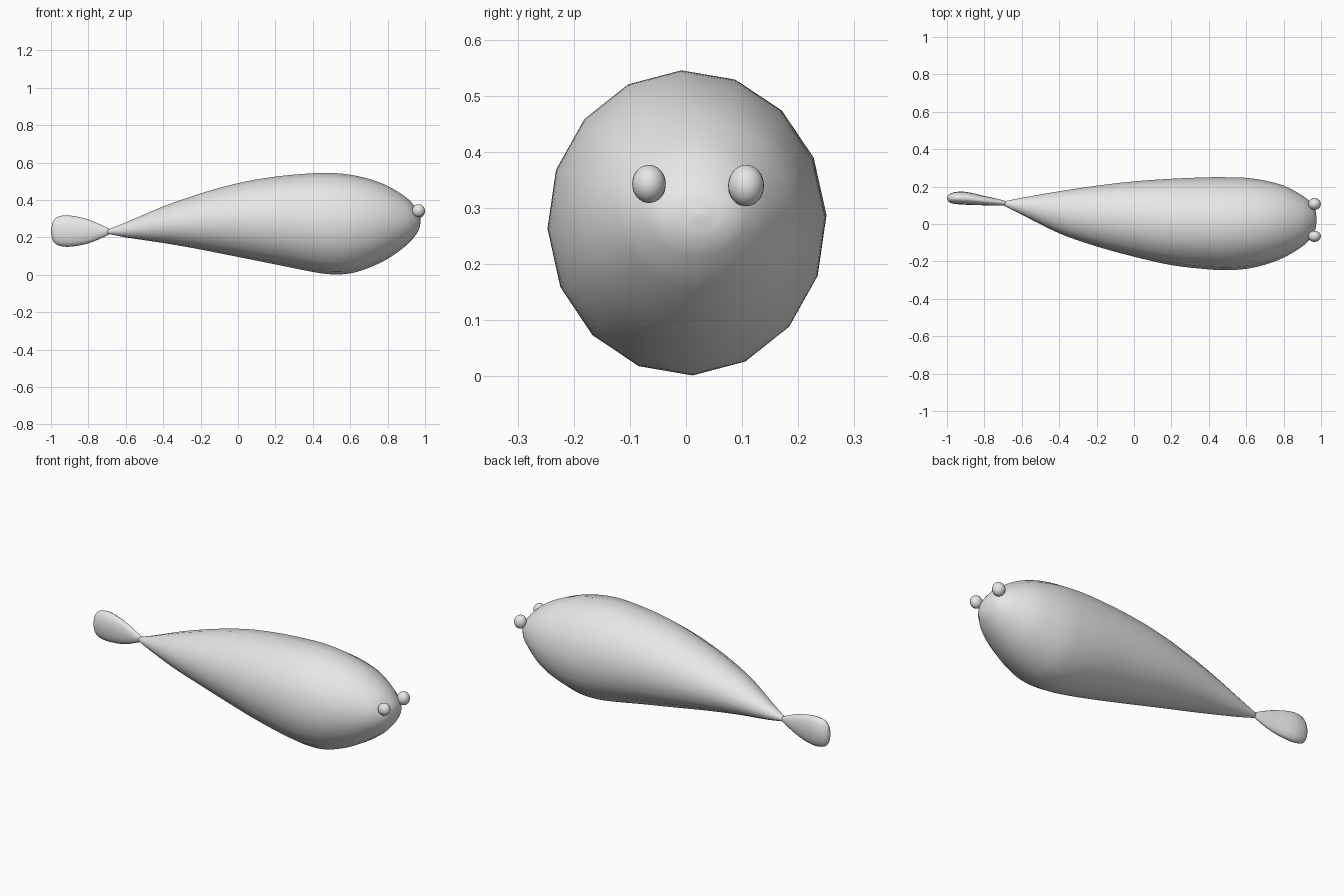
import bpy
import bmesh
import math
from mathutils import Vector

cube = bpy.data.objects.get("Cube")
if cube:
    bpy.data.objects.remove(cube, do_unlink=True)

grey = bpy.data.materials.new("light grey")
grey.use_nodes = True
grey.diffuse_color = (0.8, 0.8, 0.8, 1)
grey.node_tree.nodes["Principled BSDF"].inputs["Base Color"].default_value = (0.8, 0.8, 0.8, 1)


def smooth_path(rows, steps):
    """Catmull-Rom interpolation through rows of numbers."""
    pts = [Vector(r) for r in rows]
    out = []
    for i in range(len(pts) - 1):
        b, c = pts[i], pts[i + 1]
        a = pts[i - 1] if i else b
        d = pts[i + 2] if i + 2 < len(pts) else c
        # uneven spacing: scale each tangent by the local span along x
        span = c[0] - b[0]
        m0 = (c - a) * (span / (c[0] - a[0]))
        m1 = (d - b) * (span / (d[0] - b[0]))
        for s in range(steps):
            t = s / steps
            u = 1 - t
            out.append(b * (u * u * (1 + 2 * t)) + m0 * (t * u * u)
                       + c * (t * t * (3 - 2 * t)) - m1 * (t * t * u))
    return out + [pts[-1]]


def loft(name, rows, sides, steps, twist=0.0):
    """Skin elliptical sections: x, y low, y high, z low, z high."""
    bm = bmesh.new()
    rings = []
    for x, y0, y1, z0, z1 in smooth_path(rows, steps):
        ring = []
        for k in range(sides):
            a = math.tau * k / sides + twist
            ring.append(bm.verts.new((x, (y0 + y1 + (y1 - y0) * math.cos(a)) / 2,
                                      (z0 + z1 + (z1 - z0) * math.sin(a)) / 2)))
        rings.append(ring)
    for r, s in zip(rings, rings[1:]):
        for k in range(sides):
            n = (k + 1) % sides
            bm.faces.new((r[k], r[n], s[n], s[k]))
    bm.faces.new(rings[0])
    bm.faces.new(rings[-1])
    bmesh.ops.recalc_face_normals(bm, faces=bm.faces)
    mesh = bpy.data.meshes.new(name)
    bm.to_mesh(mesh)
    bm.free()
    mesh.shade_smooth()
    mesh.materials.append(grey)
    obj = bpy.data.objects.new(name, mesh)
    bpy.context.collection.objects.link(obj)
    return obj


# Plump body, tapering to the tail joint
loft("body", [
    (-0.70, 0.10, 0.12, 0.22, 0.24),
    (-0.60, 0.05, 0.14, 0.20, 0.28),
    (-0.40, -0.05, 0.175, 0.17, 0.365),
    (-0.20, -0.12, 0.205, 0.135, 0.435),
    (0, -0.175, 0.228, 0.095, 0.49),
    (0.20, -0.22, 0.242, 0.055, 0.525),
    (0.40, -0.243, 0.25, 0.015, 0.543),
    (0.50, -0.247, 0.25, 0.002, 0.545),
    (0.60, -0.24, 0.247, 0.007, 0.535),
    (0.70, -0.218, 0.232, 0.037, 0.513),
    (0.80, -0.18, 0.205, 0.085, 0.475),
    (0.90, -0.12, 0.152, 0.157, 0.413),
    (0.95, -0.07, 0.11, 0.212, 0.36),
    (0.97, -0.03, 0.075, 0.25, 0.325),
    (0.977, 0.02, 0.025, 0.285, 0.29),
], 16, 4, 0.04)

# Flat paddle-shaped tail
loft("tail_fin", [
    (-1, 0.138, 0.142, 0.225, 0.24),
    (-0.99, 0.118, 0.157, 0.182, 0.284),
    (-0.96, 0.108, 0.17, 0.157, 0.311),
    (-0.90, 0.103, 0.172, 0.15, 0.317),
    (-0.80, 0.10, 0.15, 0.168, 0.295),
    (-0.70, 0.10, 0.127, 0.21, 0.252),
    (-0.67, 0.108, 0.114, 0.228, 0.235),
], 16, 4)

# Bead eyes
for side, y, z, ry, rz in (("right", -0.066, 0.343, 0.03, 0.034),
                           ("left", 0.107, 0.34, 0.032, 0.037)):
    bpy.ops.mesh.primitive_uv_sphere_add(segments=24, ring_count=16, radius=1,
                                         location=(0.965, y, z))
    eye = bpy.context.object
    eye.name = side + "_eye"
    eye.scale = (0.034, ry, rz)
    eye.data.shade_smooth()
    eye.data.materials.append(grey)
